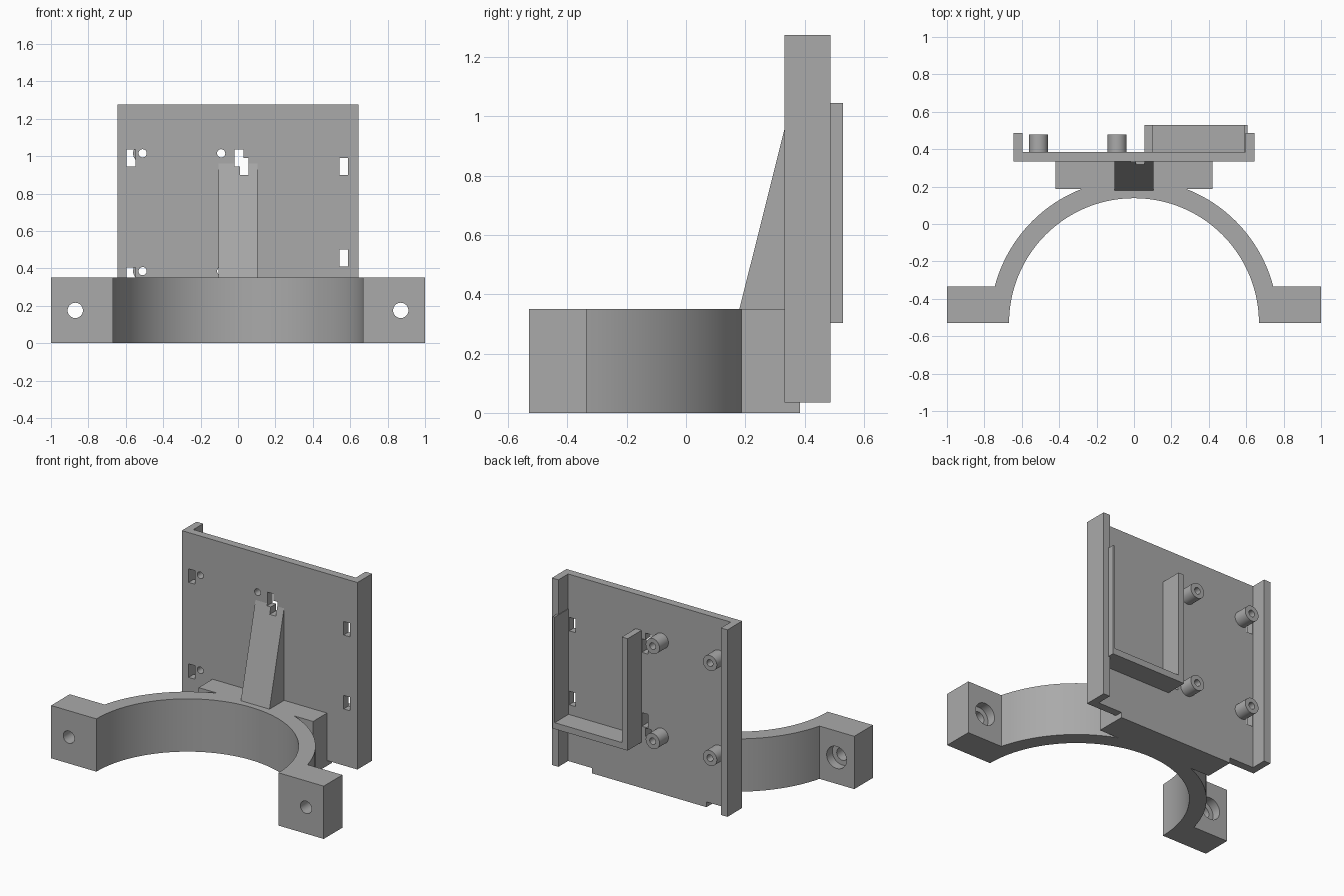
import bpy, bmesh, math
from mathutils import Matrix, Vector

cube = bpy.data.objects.get("Cube")
if cube:
    bpy.data.objects.remove(cube, do_unlink=True)

grey = bpy.data.materials.new("plain grey")
grey.use_nodes = True
COLOUR = (0.4, 0.4, 0.4, 1)
grey.diffuse_color = COLOUR
grey.node_tree.nodes["Principled BSDF"].inputs["Base Color"].default_value = COLOUR


def finish(name, bm):
    bmesh.ops.recalc_face_normals(bm, faces=bm.faces)
    mesh = bpy.data.meshes.new(name)
    bm.to_mesh(mesh)
    bm.free()
    mesh.materials.append(grey)
    ob = bpy.data.objects.new(name, mesh)
    bpy.context.collection.objects.link(ob)
    return ob


def box(name, x, y, z):
    bm = bmesh.new()
    bmesh.ops.create_cube(bm, size=1)
    for v in bm.verts:
        v.co = Vector([(r[0] + r[1]) / 2 + c * (r[1] - r[0]) for c, r in zip(v.co, (x, y, z))])
    return finish(name, bm)


def rod(name, x, z, radius, y0, y1, sides=32):
    bm = bmesh.new()
    place = Matrix.Translation((x, (y0 + y1) / 2, z)) @ Matrix.Rotation(math.pi / 2, 4, "X")
    bmesh.ops.create_cone(bm, cap_ends=True, segments=sides, radius1=radius,
                          radius2=radius, depth=y1 - y0, matrix=place)
    return finish(name, bm)


def extrude(name, points, offset):
    bm = bmesh.new()
    face = bm.faces.new([bm.verts.new(p) for p in points])
    new = bmesh.ops.extrude_face_region(bm, geom=[face])["geom"]
    bmesh.ops.translate(bm, vec=offset, verts=[g for g in new if isinstance(g, bmesh.types.BMVert)])
    return finish(name, bm)


def combine(target, others, operation):
    # Apply each boolean, then drop the helper
    for other in others:
        other.hide_render = True
        mod = target.modifiers.new("bool", "BOOLEAN")
        mod.operation, mod.solver, mod.object = operation, "EXACT", other
        bpy.context.view_layer.objects.active = target
        bpy.ops.object.modifier_apply(modifier=mod.name)
        bpy.data.objects.remove(other, do_unlink=True)


def smooth(ob):
    bpy.ops.object.select_all(action="DESELECT")
    ob.select_set(True)
    bpy.context.view_layer.objects.active = ob
    bpy.ops.object.shade_smooth_by_angle(angle=math.radians(30))


# Half-ring clamp with bolting ears
BACK, EAR_TOP, INNER, OUTER, CLAMP_H = -0.53, -0.335, 0.668, 0.77, 0.35
STEPS = 64
start = math.asin((EAR_TOP - BACK) / OUTER)


def arc(radius, a0, a1):
    return [(radius * math.cos(a0 + (a1 - a0) * i / STEPS),
             BACK + radius * math.sin(a0 + (a1 - a0) * i / STEPS), 0) for i in range(STEPS + 1)]


profile = [(1, BACK, 0), (1, EAR_TOP, 0)] + arc(OUTER, start, math.pi - start)
profile += [(-1, EAR_TOP, 0), (-1, BACK, 0)] + arc(INNER, math.pi, 0)
clamp = extrude("half_ring_clamp", profile, (0, 0, CLAMP_H))
combine(clamp, [box("mount_block", (-0.42, 0.42), (0.187, 0.385), (0, CLAMP_H))], "UNION")

# Bolt holes, counterbored from the back
for side in (-1, 1):
    combine(clamp, [rod("bolt_hole", side * 0.87, 0.175, 0.041, -0.6, -0.3),
                    rod("counterbore", side * 0.87, 0.175, 0.073, -0.395, -0.3)], "DIFFERENCE")
smooth(clamp)

# Upright plate and the sloping rib in front of it
FRONT, REAR, BOTTOM, TOP = 0.333, 0.385, 0.035, 1.275
plate = box("back_plate", (-0.645, 0.643), (FRONT, REAR), (BOTTOM, TOP))
rib = extrude("support_rib", [(-0.105, 0.18, CLAMP_H), (-0.105, FRONT, CLAMP_H),
                              (-0.105, FRONT, 0.96)], (0.21, 0, 0))

POST_X, POST_Z = (-0.51, -0.09), (1.015, 0.385)


def openings():
    # Tie slots and post holes, in two rows
    cuts = []
    for z in POST_Z:
        for x in (-0.595, -0.018):
            cuts.append(box("slot", (x, x + 0.047), (0.318, 0.42), (z - 0.07, z + 0.02)))
    for z in (0.945, 0.455):
        for x in (0.01, 0.542):
            cuts.append(box("slot", (x, x + 0.045), (0.318, 0.42), (z - 0.045, z + 0.045)))
    for z in POST_Z:
        for x in POST_X:
            cuts.append(rod("hole", x, z, 0.022, 0.318, 0.42, 24))
    return cuts


combine(plate, openings(), "DIFFERENCE")
combine(rib, openings(), "DIFFERENCE")
smooth(plate)

# Side flanges
box("right_flange", (-0.645, -0.597), (REAR, 0.487), (BOTTOM, TOP))
box("left_flange", (0.595, 0.643), (REAR, 0.487), (BOTTOM, TOP))

# Hollow standoff posts
for x in POST_X:
    for z in POST_Z:
        post = rod("standoff_post", x, z, 0.051, REAR, 0.478)
        combine(post, [rod("bore", x, z, 0.022, 0.3, 0.6, 24)], "DIFFERENCE")
        smooth(post)

# Open-topped tray: two rails and a shelf
box("inner_rail", (0.057, 0.1), (REAR, 0.53), (0.345, 1.045))
box("outer_rail", (0.592, 0.607), (REAR, 0.53), (0.345, 1.045))
box("tray_shelf", (0.057, 0.607), (REAR, 0.53), (0.303, 0.345))
